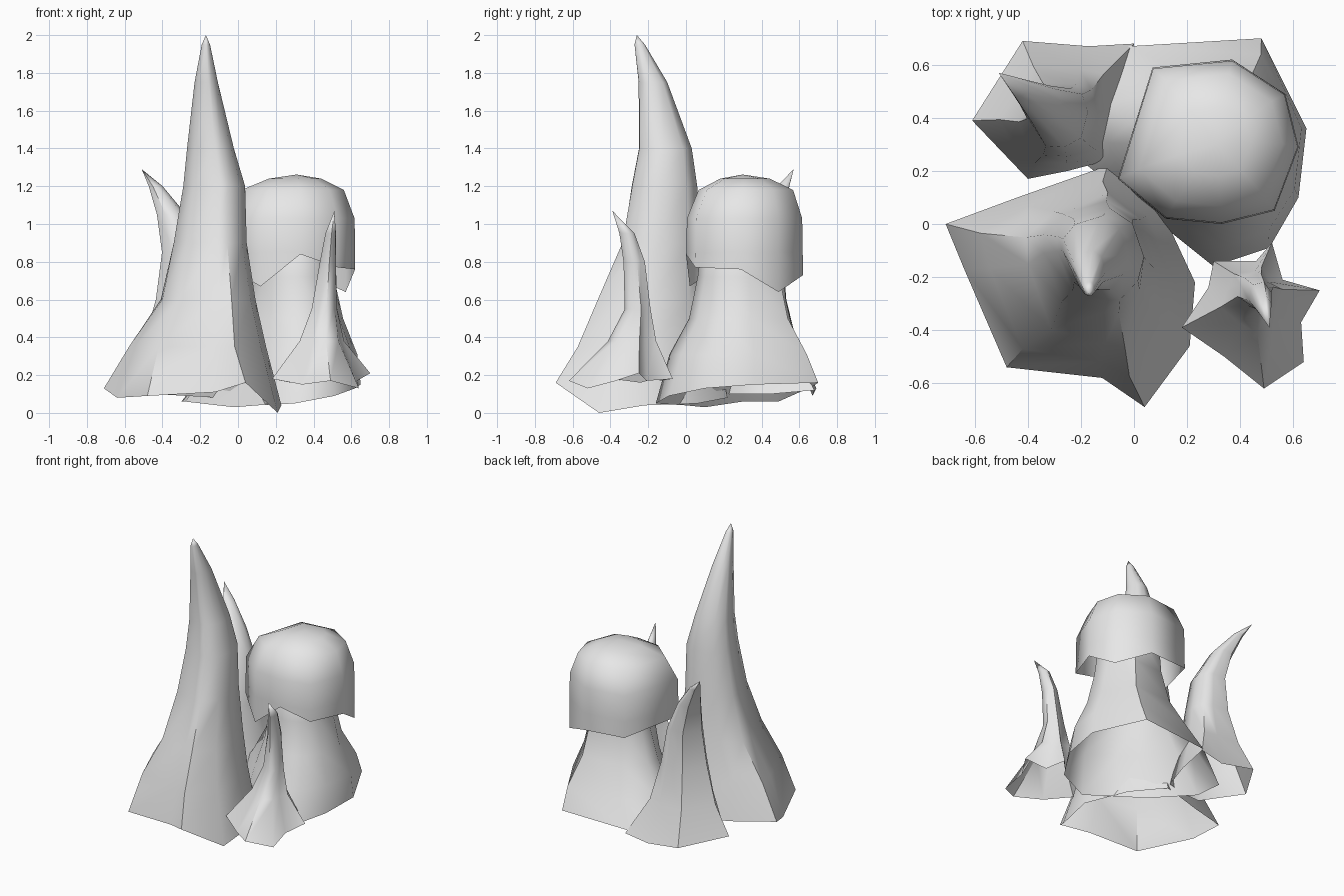
import bpy, bmesh, math

stone = bpy.data.materials.new("pale_grey_stone")
stone.diffuse_color = (0.8, 0.8, 0.8, 1)


def loft(name, center, base, levels, tip, angle=55):
    """Skin an uneven base outline up through rings (z, cx, cy, rx, ry, unevenness) to a tip."""
    bm = bmesh.new()
    ring = [bm.verts.new(p) for p in base]
    polar = [(math.atan2(y - center[1], x - center[0]),
              math.hypot(x - center[0], y - center[1])) for x, y, z in base]
    mean = sum(d for a, d in polar) / len(polar)
    for z, cx, cy, rx, ry, k in levels:
        new = []
        for a, d in polar:
            f = 1 + k * (d / mean - 1)
            new.append(bm.verts.new((cx + rx * f * math.cos(a),
                                     cy + ry * f * math.sin(a), z)))
        for i in range(len(ring)):
            j = (i + 1) % len(ring)
            bm.faces.new((ring[i], ring[j], new[j], new[i]))
        ring = new
    top = bm.verts.new(tip)
    for i in range(len(ring)):
        bm.faces.new((ring[i], ring[(i + 1) % len(ring)], top))
    bmesh.ops.recalc_face_normals(bm, faces=bm.faces)
    # The open skin should face away from its axis
    out = sum(f.normal.x * (f.calc_center_median().x - center[0]) +
              f.normal.y * (f.calc_center_median().y - center[1]) for f in bm.faces)
    if out < 0:
        bmesh.ops.reverse_faces(bm, faces=bm.faces)
    me = bpy.data.meshes.new(name)
    bm.to_mesh(me)
    bm.free()
    me.materials.append(stone)
    ob = bpy.data.objects.new(name, me)
    bpy.context.collection.objects.link(ob)
    bpy.ops.object.select_all(action='DESELECT')
    bpy.context.view_layer.objects.active = ob
    ob.select_set(True)
    bpy.ops.object.shade_smooth_by_angle(angle=math.radians(angle))
    return ob


# Tall front spire
loft("tall_spire", (-0.19, -0.2),
     [(-0.71, 0, .13), (-0.64, -.17, .08), (-.48, -.54, .09), (-.12, -.58, .11),
      (.04, -.69, .16), (.21, -.46, 0), (.23, -.22, .04), (.1, .06, .05),
      (-.1, .22, .08), (-.44, .1, .1)],
     [(.35, -.19, -.19, .355, .37, .7),
      (.6, -.15, -.17, .25, .3, .45),
      (.9, -.145, -.125, .195, .22, .3),
      (1.2, -.125, -.115, .165, .18, .2),
      (1.4, -.145, -.11, .125, .145, .2),
      (1.75, -.168, -.175, .062, .078, .1),
      (1.95, -.17, -.245, .022, .028, 0)],
     (-.17, -.26, 2.0))

# Leaning back spire
loft("back_spire", (-.29, .4),
     [(-.42, .69, .13), (-.17, .67, .09), (0, .68, .12), (-.03, .45, .1),
      (-.1, .24, .1), (-.25, .2, .1), (-.4, .17, .12), (-.61, .39, .15)],
     [(.35, -.29, .4, .205, .2, .5),
      (.6, -.28, .39, .15, .15, .3),
      (.85, -.285, .4, .115, .12, .2),
      (1.05, -.35, .45, .078, .078, .15),
      (1.2, -.435, .515, .037, .035, .1)],
     (-.51, .57, 1.29))

# Small curved front spire with a star-shaped foot
loft("small_spire", (.43, -.3),
     [(.18, -.39, .18), (.34, -.5, .15), (.49, -.62, .17), (.64, -.52, .13),
      (.63, -.37, .17), (.70, -.25, .21), (.56, -.21, .17), (.52, -.07, .18),
      (.46, -.14, .17), (.3, -.14, .19), (.28, -.24, .16)],
     [(.38, .44, -.27, .11, .115, .65),
      (.55, .455, -.25, .065, .065, .4),
      (.8, .475, -.27, .042, .055, .3),
      (.95, .49, -.31, .028, .04, .2)],
     (.51, -.39, 1.07))

# Thick stem of the domed formation, its rim dipping under the neighbours
loft("dome_stem", (.25, .28),
     [(-.02, .67, .14), (.48, .70, .16), (.65, .36, .15), (.62, .1, .13),
      (.51, -.09, .09), (.3, -.16, .05), (.1, 0, .04), (-.02, .1, .03),
      (-.28, .3, .06), (-.3, .49, .06)],
     [(.31, .3, .29, .355, .38, .6),
      (.5, .3, .29, .27, .275, .4),
      (.72, .3, .29, .215, .23, .2),
      (.95, .3, .3, .19, .21, .1)],
     (.3, .3, 1.1))

# Hollow dome cap with a ragged rim
loft("dome_cap", (.31, .3),
     [(.07, .59, .74), (.37, .62, .73), (.57, .49, .64), (.62, .29, .76),
      (.53, .05, .77), (.33, 0, .84), (.12, .02, .67), (-.06, .17, .77)],
     [(.85, .31, .3, .338, .335, 1),
      (1.03, .31, .3, .334, .332, 1),
      (1.18, .31, .31, .27, .27, .9),
      (1.24, .31, .31, .14, .14, .7)],
     (.31, .3, 1.262), angle=75)
